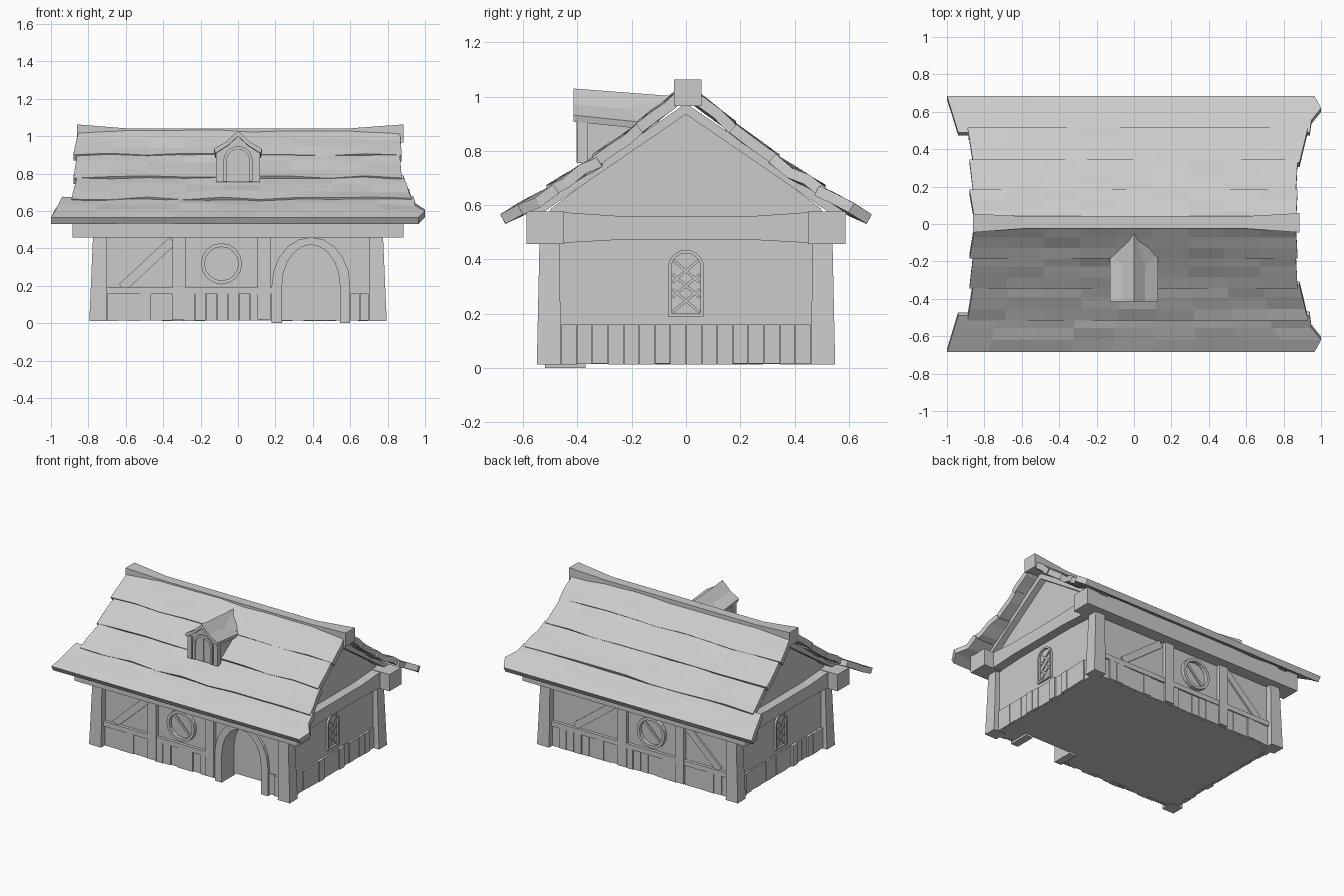
import bpy, bmesh, math, random
from mathutils import Vector

random.seed(4)
if "Cube" in bpy.data.objects:
    bpy.data.objects.remove(bpy.data.objects["Cube"])

GREY = (0.6, 0.6, 0.6, 1)
mat = bpy.data.materials.new("plain_grey")
mat.use_nodes = True
mat.diffuse_color = GREY
mat.node_tree.nodes["Principled BSDF"].inputs["Base Color"].default_value = GREY

WX, WY = 0.745, 0.5   # half sizes of the wall block


def finish(name, bm):
    me = bpy.data.meshes.new(name)
    bm.to_mesh(me)
    bm.free()
    me.materials.append(mat)
    ob = bpy.data.objects.new(name, me)
    bpy.context.collection.objects.link(ob)
    return ob


def make(name, solids):
    """One object out of lofts between two matching loops."""
    bm = bmesh.new()
    for a, b in solids:
        va, vb = [bm.verts.new(p) for p in a], [bm.verts.new(p) for p in b]
        bm.faces.new(va)
        bm.faces.new(vb[::-1])
        for i in range(len(va)):
            j = (i + 1) % len(va)
            bm.faces.new((va[i], vb[i], vb[j], va[j]))
    bmesh.ops.recalc_face_normals(bm, faces=bm.faces)
    return finish(name, bm)


def at(wall, u, z, d):
    """Point on a wall: u along it, z up, d outward."""
    return {"front": (u, -WY - d, z), "back": (u, WY + d, z),
            "right": (WX + d, u, z), "left": (-WX - d, u, z)}[wall]


def plate(wall, pts, d0, d1):
    return tuple([at(wall, u, z, d) for u, z in pts] for d in (d0, d1))


def rect(wall, u0, u1, z0, z1, d0, d1):
    return plate(wall, [(u0, z0), (u1, z0), (u1, z1), (u0, z1)], d0, d1)


def bar(wall, p, q, w, d0, d1):
    p, q = Vector(p), Vector(q)
    n = (q - p).orthogonal().normalized() * w / 2
    return plate(wall, [p - n, q - n, q + n, p + n], d0, d1)


def arch(c, hw, z0, spring, top, n=10):
    pts = [(c + hw * math.cos(math.pi * i / n),
            spring + (top - spring) * math.sin(math.pi * i / n)) for i in range(n + 1)]
    return [(c + hw, z0)] + pts + [(c - hw, z0)]


def circle(c, z, r, n=16):
    return [(c + r * math.cos(2 * math.pi * i / n), z + r * math.sin(2 * math.pi * i / n))
            for i in range(n + 1)]


def band(wall, outer, inner, d0, d1):
    """Segmented frame between two matching outlines."""
    return [plate(wall, [outer[i], outer[i + 1], inner[i + 1], inner[i]], d0, d1)
            for i in range(len(outer) - 1)]


def extrude_x(pts, x0, x1):
    return tuple([(x, y, z) for y, z in pts] for x in (x0, x1))


# Wall block with gables, and the door recess cut out of it
house = [(-WY, .015), (WY, .015), (WY, .585), (0, .965), (-WY, .585)]
walls = make("walls", [extrude_x(house, -WX, WX)])
cutter = make("door_cutter", [plate("front", arch(.395, .165, -.1, .22, .425), -.12, .2)])
cutter.hide_render = True
mod = walls.modifiers.new("door_recess", "BOOLEAN")
mod.operation, mod.object, mod.solver = "DIFFERENCE", cutter, "EXACT"
bpy.context.view_layer.objects.active = walls
bpy.ops.object.modifier_apply(modifier=mod.name)
bpy.data.objects.remove(cutter)

# Door surround
make("door_frame", band("front", arch(.39, .21, 0, .2, .46),
                        arch(.39, .155, 0, .2, .42), -.13, .02))

# Tapered corner posts
corners = [(sx, sy) for sx in (1, -1) for sy in (1, -1)]


def square(sx, sy, x0, x1, y0, y1, z):
    return [(sx * x, sy * y, z) for x, y in ((x0, y0), (x1, y0), (x1, y1), (x0, y1))]


make("corner_posts", [(square(sx, sy, .70, .795, .46, .55, .012),
                       square(sx, sy, .70, .775, .467, .54, .47)) for sx, sy in corners])

# Beams that carry the roof
make("long_beams", [rect(w, -.885, .885, .457, .577, -.05, .088) for w in ("front", "back")])
bow = [(-.47, .46), (-.25, .472), (.25, .472), (.47, .46),
       (.47, .575), (.25, .56), (-.25, .56), (-.47, .575)]
make("cross_beams", [plate(w, bow, -.03, .065) for w in ("left", "right")])

# Rafters under the gable overhang
make("rafters", [extrude_x([(0, .975), (s * .6, .565), (s * .54, .565), (0, .935)],
                           e * .72, e * .79) for s in (1, -1) for e in (1, -1)])

# Lower boards, rails, studs and braces
boards = []
for wall, u0, u1 in (("front", -.7, .18), ("front", .6, .7), ("back", -.7, .7),
                     ("left", -.46, .46), ("right", -.46, .46)):
    count = max(1, round((u1 - u0) / .058))
    w = (u1 - u0) / count
    for i in range(count):
        a = u0 + i * w
        boards.append(rect(wall, a + .001, a + w - .001, random.uniform(.012, .016),
                           .16, -.01, random.uniform(.008, .022)))
make("lower_boards", boards)

frame = []
for wall, end in (("front", .18), ("back", .7)):
    frame.append(rect(wall, -.7, end, .155, .19, -.01, .022))
    frame += [rect(wall, u - .035, u + .035, .02, .46, -.01, .026) for u in (-.315, .14)]
    frame.append(bar(wall, (-.62, .19), (-.35, .44), .05, -.01, .012))
frame.append(bar("back", (.52, .2), (.2, .44), .05, -.01, .012))
make("timber_frame", frame)

# Round windows with one slanted bar
for wall, s in (("front", -1), ("back", 1)):
    c, z = -.088, .318
    make(wall + "_round_window_frame",
         band(wall, circle(c, z, .11), circle(c, z, .09), -.01, .026))
    make(wall + "_round_window_bar",
         [bar(wall, (c - .063, z - s * .063), (c + .063, z + s * .063), .016, -.01, .008)])

# Arched side windows with diamond lattice
for wall in ("left", "right"):
    make(wall + "_window_frame", band(wall, arch(0, .066, .19, .37, .435),
                                      arch(0, .054, .19, .37, .422), -.01, .014)
         + [rect(wall, -.066, .066, .19, .202, -.01, .014)])
    make(wall + "_window_lattice",
         [bar(wall, (-s * .05, z), (s * .05, z + .085), .01, -.01, .006)
          for z in (.205, .26, .315) for s in (1, -1)])

# Roof courses: lower y, z / upper y, z / lower x ends / upper x ends
COURSES = [((.685, .566), (.49, .67), (-1, .965), (-.94, .94)),
           ((.515, .668), (.33, .782), (-.89, .93), (-.86, .885)),
           ((.345, .782), (.17, .905), (-.88, .875), (-.86, .865)),
           ((.185, .902), (.015, 1.035), (-.88, .875), (-.85, .865))]
ROWS, COLS = 3, 9
for side, s in (("front", -1), ("back", 1)):
    for k, (lo, hi, xl, xh) in enumerate(COURSES):
        bm = bmesh.new()
        grid = []
        for r in range(ROWS + 1):
            t = r / ROWS
            row = []
            for c in range(COLS + 1):
                f = c / COLS
                x0, x1 = (xl[i] + (xh[i] - xl[i]) * t for i in (0, 1))
                if k == 0 and r == 1:
                    x1 = 1.0
                y, z = (lo[i] + (hi[i] - lo[i]) * t for i in (0, 1))
                wob = random.uniform(-.008, .008) if k or r else 0
                row.append(bm.verts.new((x0 + (x1 - x0) * f, s * y, z + wob)))
            grid.append(row)
        for r in range(ROWS):
            for c in range(COLS):
                bm.faces.new((grid[r][c], grid[r][c + 1], grid[r + 1][c + 1], grid[r + 1][c]))
        bm.normal_update()
        bmesh.ops.reverse_faces(bm, faces=[f for f in bm.faces if f.normal.z < 0])
        ob = finish(f"{side}_roof_course_{k + 1}", bm)
        sol = ob.modifiers.new("thickness", "SOLIDIFY")
        sol.thickness, sol.offset = .04, -1

# Ridge beam, raised and wider at both ends
stations = [(-.86, -.045, .055, .965, 1.063), (-.6, -.025, .042, .97, 1.042),
            (.6, -.025, .042, .97, 1.042), (.885, -.045, .058, .965, 1.063)]
loops = [[(x, a, b), (x, c, b), (x, c, d), (x, a, d)] for x, a, c, b, d in stations]
make("ridge_beam", list(zip(loops, loops[1:])))

# Dormer body, roof and arched window
gable = [(-.108, .755), (.108, .755), (.108, .92), (0, 1.0), (-.108, .92)]
make("dormer_body", [tuple([(x, y, z) for x, z in gable] for y in (-.393, -.1))])
roof = []
for s in (1, -1):
    prof = [(0, 1.03), (s * .06, .972), (s * .128, .932),
            (s * .122, .908), (s * .055, .95), (0, 1.0)]
    back = (-.05, -.09, -.15, -.15, -.09, -.05)
    roof.append(([(x, -.415, z) for x, z in prof],
                 [(x, y, z - .028) for (x, z), y in zip(prof, back)]))
make("dormer_roof", roof)
FACE = .393 - WY   # offset of the dormer front from the wall plane
make("dormer_window_frame", band("front", arch(0, .078, .757, .87, .947),
                                 arch(0, .06, .757, .87, .93), FACE - .01, FACE + .01))
make("dormer_window_bars", [rect("front", -.006, .006, .76, .93, FACE - .01, FACE + .006)])
make("dormer_corner_trim", [rect("front", s * .086, s * .118, .755, .915, FACE - .03, FACE + .008)
                            for s in (1, -1)])
